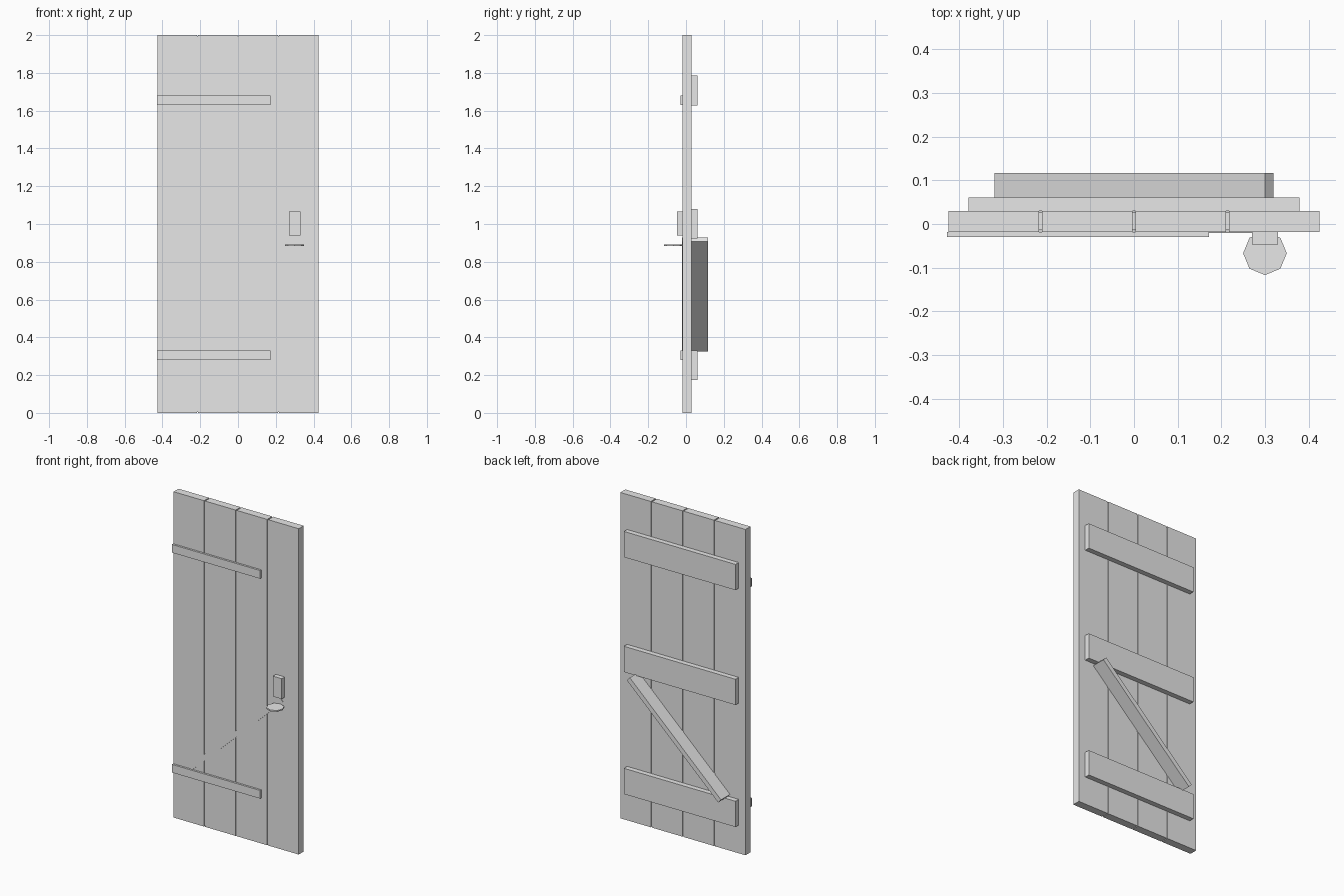
import bpy, math

cube = bpy.data.objects.get("Cube")
if cube:
    bpy.data.objects.remove(cube, do_unlink=True)

grey = bpy.data.materials.new("plain_grey")
grey.use_nodes = True
colour = (0.8, 0.8, 0.8, 1)
grey.diffuse_color = colour
grey.node_tree.nodes["Principled BSDF"].inputs["Base Color"].default_value = colour


def box(name, x, y, z, tilt=0):
    """Box from (min, max) ranges, optionally tilted about y."""
    spans = (x, y, z)
    bpy.ops.mesh.primitive_cube_add(size=1, location=[(a + b) / 2 for a, b in spans])
    ob = bpy.context.object
    ob.name = name
    ob.scale = [b - a for a, b in spans]
    ob.rotation_euler.y = tilt
    ob.data.materials.append(grey)
    return ob


FRONT, BACK = -0.018, 0.03
HALF, HEIGHT = 0.425, 2.0
GAP, RECESS = 0.007, 0.004

# Four upright planks
pitch = (2 * HALF + GAP) / 4
for i in range(4):
    left = -HALF + i * pitch
    box(f"plank_{i + 1}", (left, left + pitch - GAP), (FRONT, BACK), (0, HEIGHT))

# Recessed strips closing the joints between planks
for i in range(1, 4):
    right = -HALF + i * pitch
    box(f"joint_strip_{i}", (right - GAP, right),
        (FRONT + RECESS, BACK - RECESS), (RECESS, HEIGHT - RECESS))

# Three ledges across the back
for name, base in (("lower", 0.173), ("middle", 0.922), ("upper", 1.627)):
    box(name + "_ledge", (-0.379, 0.379), (BACK, 0.061), (base, base + 0.158))

# Diagonal brace, running right through the planks
length, width, mid = 0.852, 0.029, 0.627
box("diagonal_brace", (-length / 2, length / 2), (-0.021, 0.117),
    (mid - width / 2, mid + width / 2), tilt=-math.radians(43.3))

# Hinge straps on the front
for name, base in (("lower", 0.28), ("upper", 1.63)):
    box(name + "_hinge_strap", (-0.428, 0.172), (-0.03, FRONT), (base, base + 0.05))

# Lock plate and flat eight-sided handle
box("lock_plate", (0.27, 0.33), (-0.047, FRONT), (0.94, 1.065))
bpy.ops.mesh.primitive_cylinder_add(vertices=8, radius=0.05, depth=0.008,
                                    location=(0.3, -0.067, 0.888))
handle = bpy.context.object
handle.name = "handle"
handle.data.materials.append(grey)
